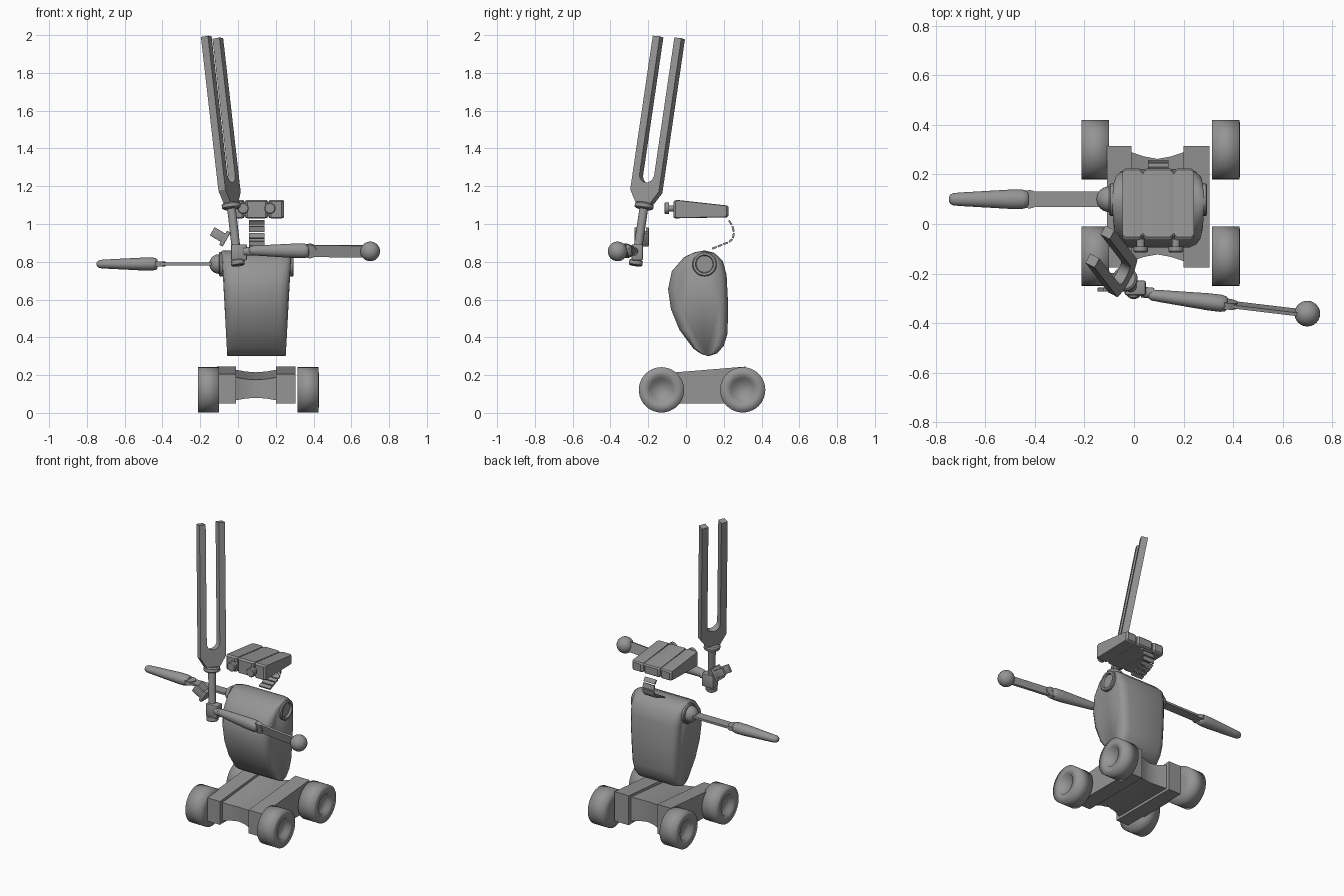
import bpy, bmesh, math
from mathutils import Matrix, Vector

if "Cube" in bpy.data.objects:
    bpy.data.objects.remove(bpy.data.objects["Cube"])

grey = bpy.data.materials.new("plain grey")
grey.diffuse_color = (0.3, 0.3, 0.3, 1)
grey.use_nodes = True
grey.node_tree.nodes["Principled BSDF"].inputs["Base Color"].default_value = grey.diffuse_color


def finish(name, bm, matrix=None, smooth=30):
    bmesh.ops.recalc_face_normals(bm, faces=bm.faces)
    me = bpy.data.meshes.new(name)
    bm.to_mesh(me)
    bm.free()
    me.materials.append(grey)
    ob = bpy.data.objects.new(name, me)
    bpy.context.collection.objects.link(ob)
    if matrix:
        ob.matrix_world = matrix
    if smooth:
        bpy.ops.object.select_all(action='DESELECT')
        ob.select_set(True)
        bpy.context.view_layer.objects.active = ob
        bpy.ops.object.shade_smooth_by_angle(angle=math.radians(smooth))
    return ob


def frame(origin, z, x):
    """Local axes: Z along z, X as near to x as possible."""
    z = Vector(z).normalized()
    x = Vector(x)
    x = (x - z * x.dot(z)).normalized()
    m = Matrix((x, z.cross(x), z)).transposed().to_4x4()
    m.translation = Vector(origin)
    return m


def loft(name, rings, matrix=None, smooth=30):
    bm = bmesh.new()
    vs = [[bm.verts.new(p) for p in r] for r in rings]
    n = len(vs[0])
    for a, b in zip(vs, vs[1:]):
        for i in range(n):
            bm.faces.new((a[i], a[(i + 1) % n], b[(i + 1) % n], b[i]))
    bm.faces.new(vs[0])
    bm.faces.new(vs[-1])
    return finish(name, bm, matrix, smooth)


def lathe(name, pts, matrix, smooth=30, steps=32, flat=1.0):
    """Profile of (height, radius) turned about local Z."""
    ang = [2 * math.pi * i / steps for i in range(steps)]
    rings = [[(r * math.cos(a), r * flat * math.sin(a), h) for a in ang] for h, r in pts]
    return loft(name, rings, matrix, smooth)


def box(name, size, matrix, bevel=0):
    bm = bmesh.new()
    bmesh.ops.create_cube(bm, size=1, matrix=Matrix.Diagonal((*size, 1)))
    if bevel:
        bmesh.ops.bevel(bm, geom=bm.edges[:], offset=bevel, segments=2, affect='EDGES', profile=0.5)
    return finish(name, bm, matrix, 30)


def ball(name, r, centre):
    bm = bmesh.new()
    bmesh.ops.create_uvsphere(bm, u_segments=24, v_segments=14, radius=r)
    return finish(name, bm, Matrix.Translation(centre), 60)


# wheels with a recessed hub on the outer side
for y in (-0.13, 0.30):
    for x, s in ((-0.10, -1), (0.315, 1)):
        lathe("wheel", [(0, 0.06), (0, 0.12), (0.112, 0.12), (0.113, 0.065), (0.09, 0.058)],
              frame((x, y, 0.122), (s, 0, 0), (0, 1, 0)), 180, 40)


# chassis: two end blocks and a pinched middle
def section(x, d, e):
    return [(x, -0.175 + d, 0.05 + e), (x, 0.315 - d, 0.05 + e),
            (x, 0.315 - d, 0.245 - e), (x, -0.175 + d, 0.205 - e)]


loft("chassis_block_left", [section(-0.11, 0, 0), section(-0.01, 0, 0)], smooth=0)
loft("chassis_block_right", [section(0.20, 0, 0), section(0.305, 0, 0)], smooth=0)
loft("chassis_waist", [section(x, d, e) for x, d, e in (
    (-0.01, 0.025, 0.017), (0.04, 0.042, 0.026), (0.095, 0.052, 0.03),
    (0.15, 0.042, 0.026), (0.20, 0.025, 0.017))])

# torso: closed side profile swept across, with rounded sides
side = [(0.10, 0.86), (0.15, 0.847), (0.195, 0.805), (0.215, 0.73), (0.223, 0.575), (0.22, 0.42),
        (0.20, 0.355), (0.165, 0.315), (0.12, 0.30), (0.08, 0.312), (0.04, 0.34), (-0.035, 0.44),
        (-0.08, 0.55), (-0.095, 0.655), (-0.075, 0.75), (-0.01, 0.825), (0.045, 0.85)]


def half_width(z):
    t = (z - 0.30) / 0.56
    return 0.155 + 0.03 * t


rings = []
for t, k in ((-1, 0.66), (-0.97, 0.82), (-0.88, 0.93), (-0.72, 1), (0, 1),
             (0.72, 1), (0.88, 0.93), (0.97, 0.82), (1, 0.66)):
    rings.append([(0.098 + t * half_width(z), 0.085 + (y - 0.085) * k,
                   0.58 + (z - 0.58) * (0.97 + 0.03 * k)) for y, z in side])
loft("torso", rings, smooth=60)

# shoulder sockets
for x, s in ((-0.075, -1), (0.27, 1)):
    lathe("shoulder_socket", [(0, 0.065), (0.02, 0.065), (0.025, 0.06), (0.025, 0.048), (0.012, 0.044)],
          frame((x, 0.098, 0.788), (s, 0, 0), (0, 1, 0)))


# arms: ball, flat upper arm, elbow disc, tapered forearm
def arm(side_name, shoulder, wrist, normal):
    s, w = Vector(shoulder), Vector(wrist)
    m = frame(s, w - s, Vector(normal).cross(w - s))
    ball(side_name + "_shoulder_ball", 0.052, s)
    box(side_name + "_upper_arm", (0.064, 0.014, 0.31), m @ Matrix.Translation((0, 0, 0.165)))
    lathe(side_name + "_elbow", [(-0.013, 0.037), (0.013, 0.037)],
          m @ Matrix.Translation((0, 0, 0.322)) @ Matrix.Rotation(math.pi / 2, 4, 'X'))
    lathe(side_name + "_forearm", [(0.326, 0.026), (0.332, 0.034), (0.35, 0.039), (0.40, 0.039),
                                   (0.59, 0.028), (0.63, 0.025), (0.643, 0.018), (0.648, 0.008)],
          m, 40, 24, 0.88)


arm("left", (-0.10, 0.10, 0.788), (-0.75, 0.10, 0.788), (0, 0, 1))
arm("right", (0.70, -0.362, 0.855), (0.055, -0.285, 0.86), (0, 1, 0.27))

# tuning fork: two prongs and yoke as one flat outline, local X across the prongs
foot = Vector((0, -0.268, 0.78))
axis = Vector((-0.138, -0.09, 1.992)) - foot
fork = frame(foot, axis, (0.46, 0.885, 0))
top, w, g = axis.length - 0.005, 0.086, 0.044
outline = [(-0.044, 0.335), (0.044, 0.335), (w, 0.40), (w, top), (g, top)]
outline += [(g * math.cos(a), 0.488 - g * math.sin(a))
            for a in [math.pi * i / 12 for i in range(13)]]
outline += [(-g, top), (-w, top), (-w, 0.40)]
loft("tuning_fork", [[(x, y, z) for x, z in outline] for y in (-0.021, 0.021)], fork, 20)
lathe("fork_collar", [(0.305, 0.04), (0.312, 0.05), (0.33, 0.05), (0.338, 0.042)], fork)
lathe("fork_handle", [(0.02, 0.023), (0.31, 0.023)], fork)
lathe("fork_end_cap", [(0, 0.032), (0.004, 0.036), (0.026, 0.036), (0.03, 0.032)], fork)

# gripping hand: palm and two hooked fingers
box("palm", (0.085, 0.06, 0.085), Matrix.Translation((0.005, -0.258, 0.85)), 0.008)
lathe("wrist", [(0, 0.022), (0.05, 0.022)], frame((0.03, -0.275, 0.855), (1, -0.1, 0), (0, 0, 1)))
claw = Matrix.Translation((-0.10, -0.235, 0.94)) @ Matrix.Rotation(math.radians(30), 4, 'Y')
for y in (-0.03, 0.03):
    box("finger", (0.085, 0.016, 0.05), claw @ Matrix.Translation((0, y, 0)), 0.003)
box("finger_bridge", (0.022, 0.076, 0.085), claw @ Matrix.Translation((0.035, 0, 0)), 0.004)

# head: three wedge slabs side by side
wedge = [(-0.065, 1.035), (-0.058, 1.03), (0.215, 1.035), (0.225, 1.042),
         (0.225, 1.09), (0.218, 1.098), (-0.052, 1.128), (-0.065, 1.12)]
for x0, x1 in ((-0.047, 0.033), (0.039, 0.157), (0.163, 0.243)):
    loft("head_slab", [[(x, 0.08 + (y - 0.08) * k, 1.08 + (z - 1.08) * k) for y, z in wedge]
                       for x, k in ((x0, 0.93), (x0 + 0.012, 1), (x1 - 0.012, 1), (x1, 0.93))], smooth=25)
loft("head_core", [[(x, 0.08 + (y - 0.08) * 0.9, 1.08 + (z - 1.08) * 0.8) for y, z in wedge]
                   for x in (-0.03, 0.226)], smooth=0)

# eyes on short stalks
for x in (0.027, 0.169):
    lathe("eye", [(0, 0.016), (0.03, 0.016), (0.03, 0.03), (0.05, 0.03), (0.055, 0.025)],
          frame((x, -0.06, 1.083), (0, -1, 0), (1, 0, 0)))

# neck: curved chain of thin plates
curve = [(0.225, 1.022), (0.245, 0.992), (0.254, 0.955), (0.248, 0.922), (0.225, 0.903),
         (0.195, 0.892), (0.165, 0.88), (0.135, 0.868)]
for (y0, z0), (y1, z1) in zip(curve, curve[1:]):
    d = Vector((0, y1 - y0, z1 - z0))
    box("neck_plate", (0.082, 0.01, d.length * 0.8),
        frame((0.098, (y0 + y1) / 2, (z0 + z1) / 2), d, (1, 0, 0)))
